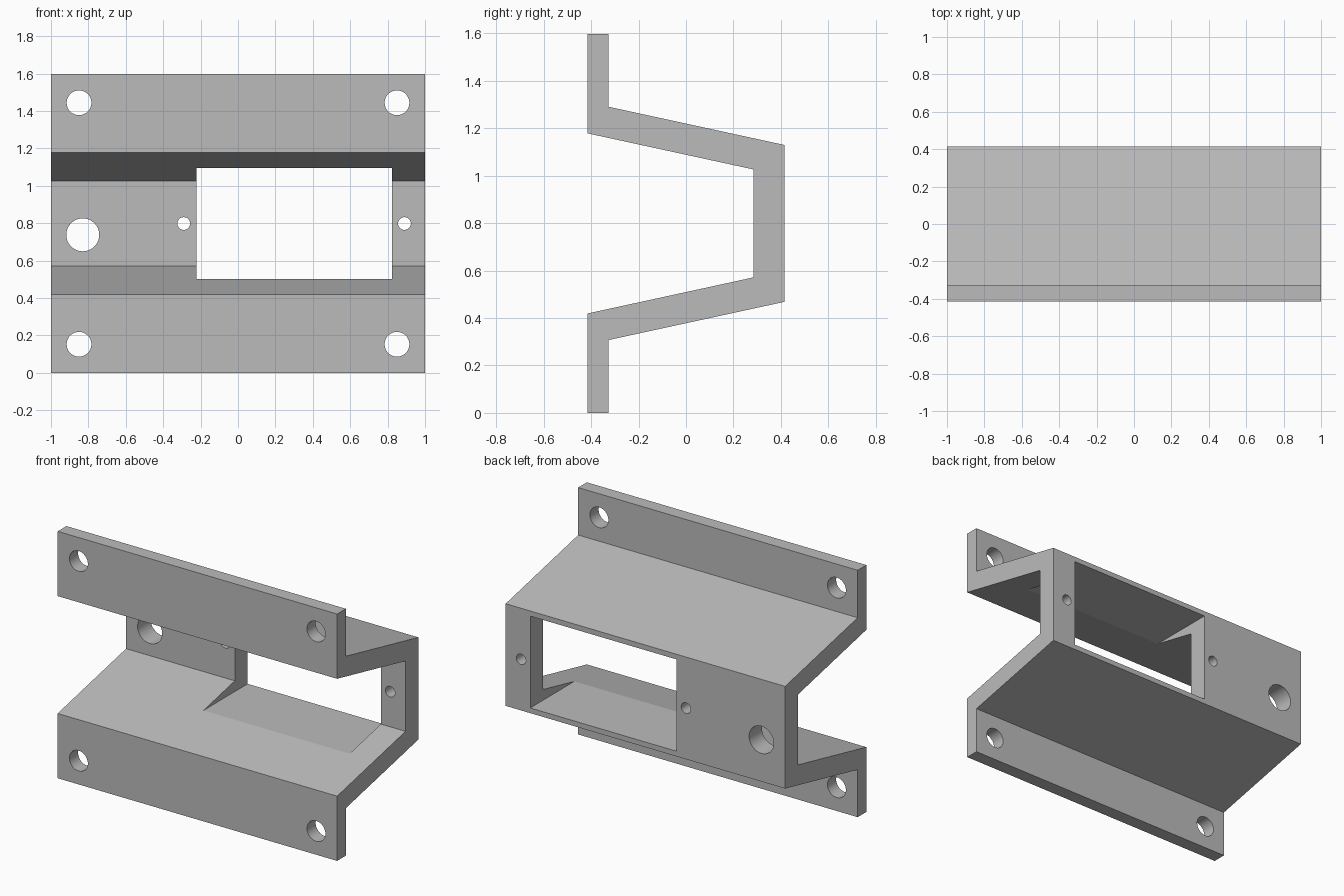
import bpy, bmesh, math
from mathutils import Matrix

if "Cube" in bpy.data.objects:
    bpy.data.objects.remove(bpy.data.objects["Cube"])

grey = bpy.data.materials.new("plain grey")
grey.diffuse_color = (0.5, 0.5, 0.5, 1)
grey.use_nodes = True
grey.node_tree.nodes["Principled BSDF"].inputs["Base Color"].default_value = grey.diffuse_color


def make_object(name, bm):
    bmesh.ops.recalc_face_normals(bm, faces=bm.faces)
    mesh = bpy.data.meshes.new(name)
    bm.to_mesh(mesh)
    bm.free()
    mesh.materials.append(grey)
    obj = bpy.data.objects.new(name, mesh)
    bpy.context.collection.objects.link(obj)
    return obj


# Folded hat-shaped bracket: (y, z) profile, lower half mirrored about mid height
H = 1.597
lower = [(-0.415, 0), (-0.326, 0), (-0.326, 0.307), (0.415, 0.468)]
inner = [(0.284, 0.571), (-0.415, 0.419)]
flip = lambda pts: [(y, H - z) for y, z in reversed(pts)]
profile = lower + flip(lower) + flip(inner) + inner
# inner points run from the upper fold down to the lower fold
bm = bmesh.new()
face = bm.faces.new([bm.verts.new((-1, y, z)) for y, z in profile])
ext = bmesh.ops.extrude_face_region(bm, geom=[face])
verts = [v for v in ext["geom"] if isinstance(v, bmesh.types.BMVert)]
bmesh.ops.translate(bm, verts=verts, vec=(2, 0, 0))
bracket = make_object("bracket", bm)

# Rectangular window cutter, also shaving the inside of the sloped walls
cut = bmesh.new()
box = bmesh.ops.create_cube(cut, size=1)["verts"]
bmesh.ops.scale(cut, verts=box, vec=(1.046, 0.8, 0.594))
bmesh.ops.translate(cut, verts=box, vec=(0.301, 0.2, H / 2))

# Round hole cutters: x, z, radius, y centre
holes = [(sx * 0.85, z, 0.066, -0.37) for sx in (-1, 1) for z in (0.153, H - 0.153)]
holes += [(-0.29, H / 2, 0.034, 0.35), (0.89, H / 2, 0.034, 0.35), (-0.83, 0.738, 0.088, 0.35)]
for x, z, r, y in holes:
    m = Matrix.Translation((x, y, z)) @ Matrix.Rotation(math.pi / 2, 4, "X")
    bmesh.ops.create_cone(cut, cap_ends=True, segments=48, radius1=r, radius2=r,
                          depth=0.3, matrix=m)
cutter = make_object("hole_cutter", cut)

# Cut the openings and remove the helper
mod = bracket.modifiers.new("openings", "BOOLEAN")
mod.operation = "DIFFERENCE"
mod.solver = "EXACT"
mod.object = cutter
bpy.context.view_layer.objects.active = bracket
bracket.select_set(True)
bpy.ops.object.modifier_apply(modifier=mod.name)
bpy.data.objects.remove(cutter)

bpy.ops.object.select_all(action="DESELECT")
bracket.select_set(True)
bpy.context.view_layer.objects.active = bracket
bpy.ops.object.shade_smooth_by_angle(angle=math.radians(10))
